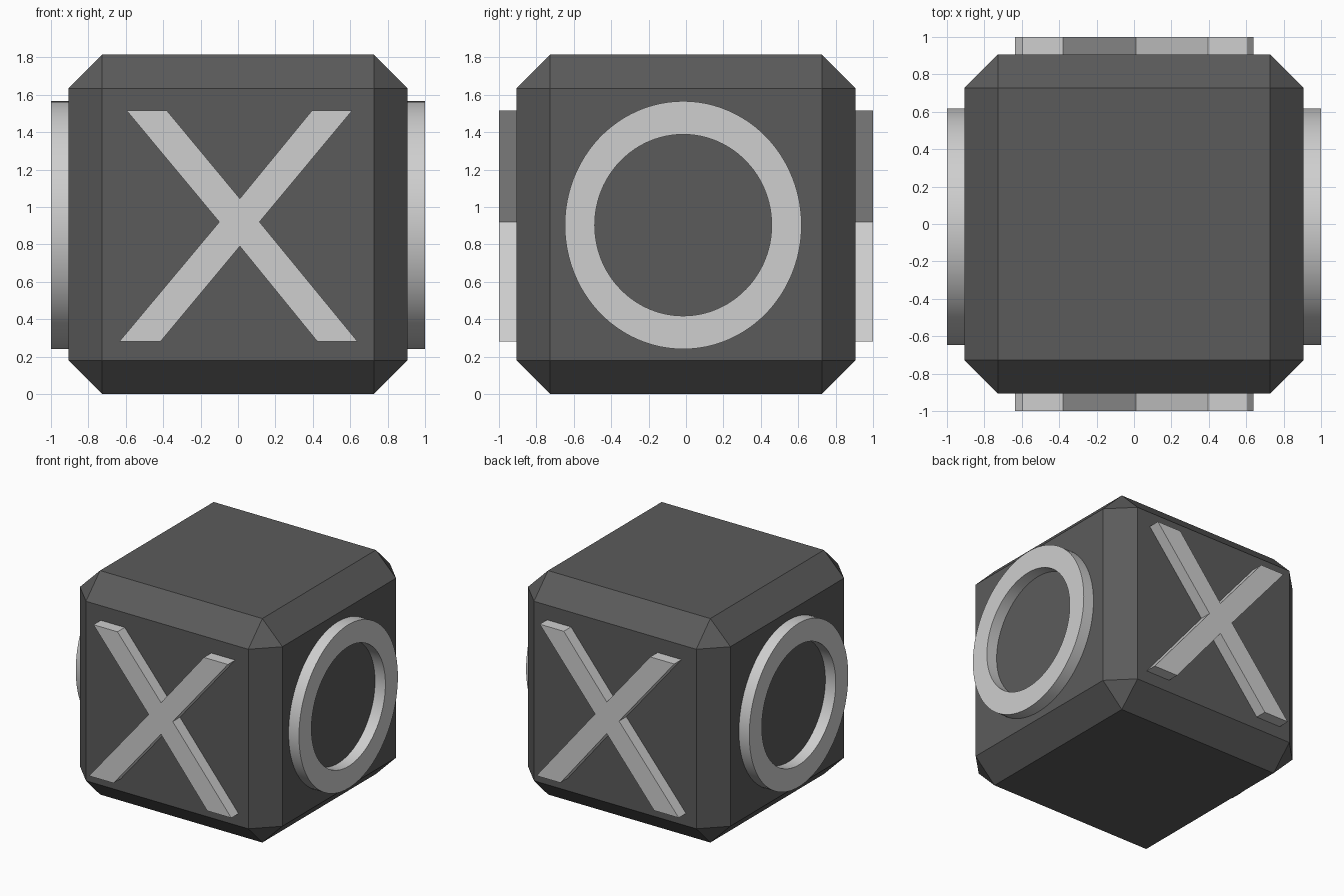
import bpy, bmesh, math
from mathutils import Vector

if "Cube" in bpy.data.objects:
    bpy.data.objects.remove(bpy.data.objects["Cube"], do_unlink=True)

HALF = 0.907     # half width of the block
BEVEL = 0.18     # chamfer width
OUT = 1.0        # outer face of the raised shapes
MID = HALF       # height of the block centre


def make_material(name, value):
    mat = bpy.data.materials.new(name)
    mat.use_nodes = True
    colour = (value, value, value, 1)
    mat.diffuse_color = colour
    bsdf = mat.node_tree.nodes["Principled BSDF"]
    bsdf.inputs["Base Color"].default_value = colour
    bsdf.inputs["Roughness"].default_value = 0.6
    return mat


dark = make_material("dark grey", 0.105)
light = make_material("light grey", 0.62)


def add_object(name, bm, mat):
    bmesh.ops.recalc_face_normals(bm, faces=bm.faces[:])
    mesh = bpy.data.meshes.new(name)
    bm.to_mesh(mesh)
    bm.free()
    mesh.materials.append(mat)
    obj = bpy.data.objects.new(name, mesh)
    bpy.context.collection.objects.link(obj)
    return obj


# Chamfered block
bm = bmesh.new()
bmesh.ops.create_cube(bm, size=2 * HALF)
bmesh.ops.bevel(bm, geom=bm.edges[:], offset=BEVEL, segments=1, affect='EDGES')
bmesh.ops.translate(bm, verts=bm.verts[:], vec=(0, 0, MID))
add_object("block", bm, dark)

# Raised diagonal crosses on the front and back
CROSS = [(-0.595, 1.515), (-0.38, 1.515), (0.01, 1.045), (0.395, 1.515),
         (0.61, 1.515), (0.115, 0.92), (0.64, 0.28), (0.425, 0.28),
         (0.01, 0.79), (-0.415, 0.28), (-0.635, 0.28), (-0.1, 0.92)]


def make_cross(name, side):
    bm = bmesh.new()
    face = bm.faces.new([bm.verts.new((x, side * HALF, z)) for x, z in CROSS])
    grown = bmesh.ops.extrude_face_region(bm, geom=[face], use_keep_orig=True)
    moved = [v for v in grown["geom"] if isinstance(v, bmesh.types.BMVert)]
    bmesh.ops.translate(bm, verts=moved, vec=(0, side * (OUT - HALF), 0))
    add_object(name, bm, light)


make_cross("front_cross", -1)
make_cross("back_cross", 1)

# Raised, slightly oval rings on both sides
STEPS = 96
OUTER, INNER = (0.633, 0.663), (0.473, 0.485)
CENTRE = Vector((0, -0.015, 0.903))


def make_ring(name, side):
    bm = bmesh.new()
    loops = []
    for (ry, rz), x in ((OUTER, HALF), (OUTER, OUT), (INNER, OUT), (INNER, HALF)):
        angles = [math.tau * i / STEPS for i in range(STEPS)]
        loops.append([bm.verts.new(CENTRE + Vector(
            (side * x, ry * math.cos(a), rz * math.sin(a)))) for a in angles])
    for k in range(4):
        a, b = loops[k], loops[(k + 1) % 4]
        for i in range(STEPS):
            j = (i + 1) % STEPS
            bm.faces.new((a[i], a[j], b[j], b[i]))
    obj = add_object(name, bm, light)
    bpy.ops.object.select_all(action='DESELECT')
    obj.select_set(True)
    bpy.context.view_layer.objects.active = obj
    bpy.ops.object.shade_smooth_by_angle(angle=math.radians(30))


make_ring("left_ring", 1)
make_ring("right_ring", -1)
